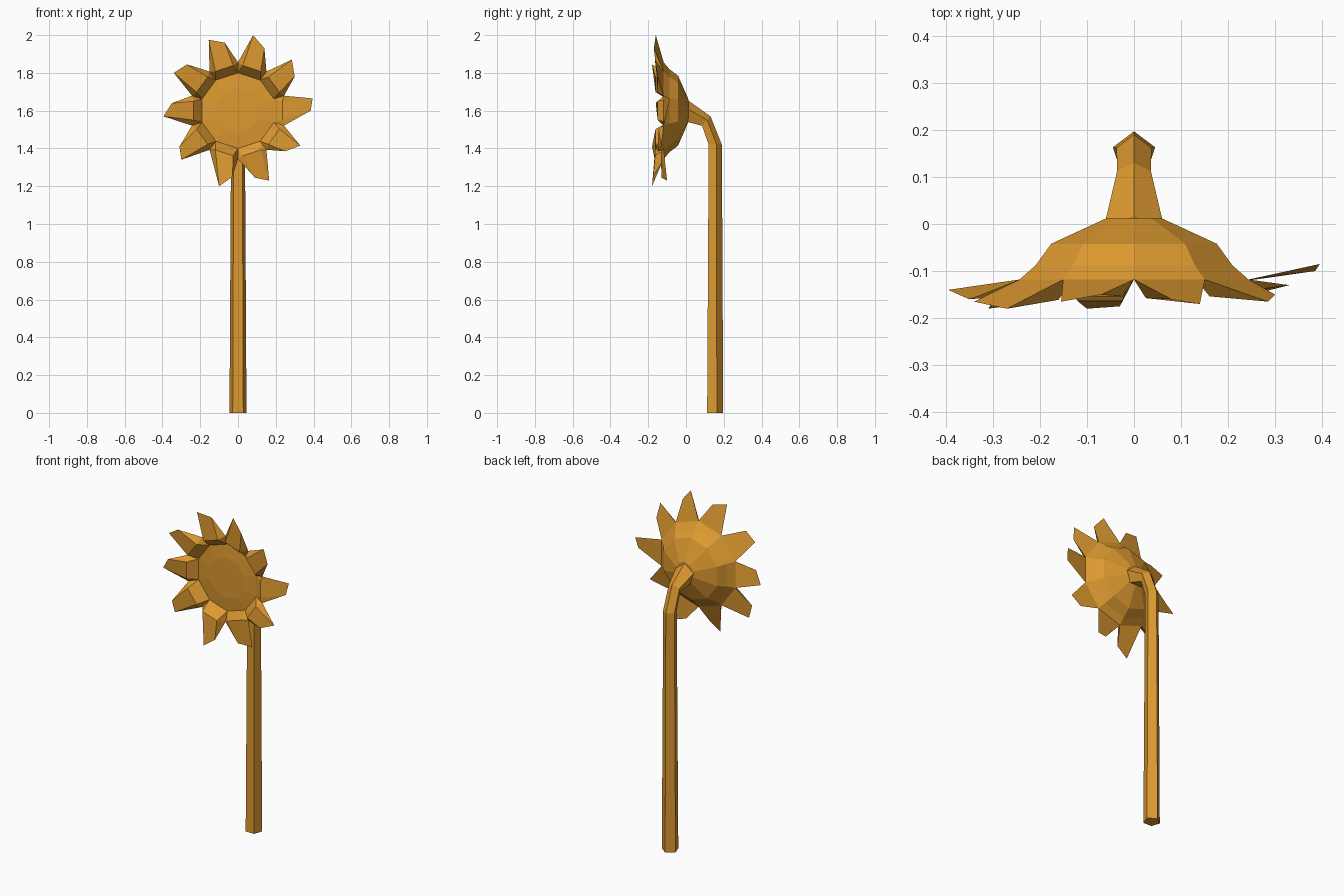
import bpy, bmesh
from math import cos, sin, radians
from mathutils import Vector

cube = bpy.data.objects.get("Cube")
if cube:
    bpy.data.objects.remove(cube, do_unlink=True)

gold = bpy.data.materials.new("golden orange")
gold.use_nodes = True
colour = (0.72, 0.32, 0.03, 1)
gold.diffuse_color = colour
gold.node_tree.nodes["Principled BSDF"].inputs["Base Color"].default_value = colour


def finish(bm, name):
    bmesh.ops.recalc_face_normals(bm, faces=bm.faces)
    mesh = bpy.data.meshes.new(name)
    bm.to_mesh(mesh)
    bm.free()
    mesh.materials.append(gold)
    obj = bpy.data.objects.new(name, mesh)
    bpy.context.collection.objects.link(obj)


def bridge(bm, a, b):
    n = len(a)
    for i in range(n):
        j = (i + 1) % n
        bm.faces.new((a[i], a[j], b[j], b[i]))


# Stem: five-sided tube that bends forward; each ring is ridge (y, z), underside (y, z), half width
bm = bmesh.new()
rings = []
for ridge, under, w in [((.197, 0), (.112, 0), .045), ((.19, 1.42), (.12, 1.42), .037),
                        ((.13, 1.57), (.085, 1.52), .036), ((.01, 1.655), (.01, 1.54), .06)]:
    a, b = Vector((0, *ridge)), Vector((0, *under))
    mid = a.lerp(b, .4)
    side = Vector((w, 0, 0))
    rings.append([bm.verts.new(p) for p in
                  (a, mid + side, b + side * .62, b - side * .62, mid - side)])
for a, b in zip(rings, rings[1:]):
    bridge(bm, a, b)
bm.faces.new(rings[0])
bm.faces.new(rings[-1])
finish(bm, "stem")

# Flower head: domed back, sunken face and ten petals
COUNT, CENTRE_Z = 10, 1.6


def polar(r, angle, y):
    return Vector((r * cos(radians(angle)), y, CENTRE_Z + r * sin(radians(angle))))


bm = bmesh.new()


def ring(r, y):
    return [bm.verts.new(polar(r, 90 - 36 * i, y)) for i in range(COUNT)]


back = [ring(r, y) for r, y in ((.06, .013), (.185, -.042), (.22, -.088), (.256, -.118))]
for a, b in zip(back, back[1:]):
    bridge(bm, a, b)
bm.faces.new(back[0])
valley = back[-1]

face_edge, face_inner = ring(.2, -.1), ring(.12, -.107)
bridge(bm, face_edge, face_inner)
bm.faces.new(face_inner)

# Petal tips, clockwise from the top: two corners each as x, z, y
tips = [((.08, 2.0, -.16), (.14, 1.93, -.17)),
        ((.285, 1.87, -.165), (.30, 1.78, -.15)),
        ((.395, 1.665, -.085), (.385, 1.60, -.10)),
        ((.33, 1.415, -.13), (.25, 1.385, -.15)),
        ((.165, 1.23, -.10), (.09, 1.245, -.13)),
        ((-.03, 1.25, -.175), (-.10, 1.20, -.18)),
        ((-.30, 1.34, -.165), (-.31, 1.41, -.18)),
        ((-.395, 1.57, -.14), (-.35, 1.64, -.16)),
        ((-.34, 1.80, -.165), (-.27, 1.845, -.18)),
        ((-.155, 1.975, -.165), (-.07, 1.96, -.15))]
for i, pair in enumerate(tips):
    j = (i + 1) % COUNT
    t1, t2 = [bm.verts.new((x, y, z)) for x, z, y in pair]
    lip = (t1.co.y + t2.co.y) / 4 - .075
    f1, f2 = [bm.verts.new(polar(.24, 72 - 36 * i + s, lip)) for s in (12, -12)]
    v1, v2, d1, d2 = valley[i], valley[j], face_edge[i], face_edge[j]
    for quad in ((v1, v2, t2, t1), (f1, t1, t2, f2), (d1, f1, f2, d2)):
        bm.faces.new(quad)
    for tri in ((v1, t1, f1), (v2, f2, t2), (d1, v1, f1), (d2, f2, v2)):
        bm.faces.new(tri)
finish(bm, "flower_head")
